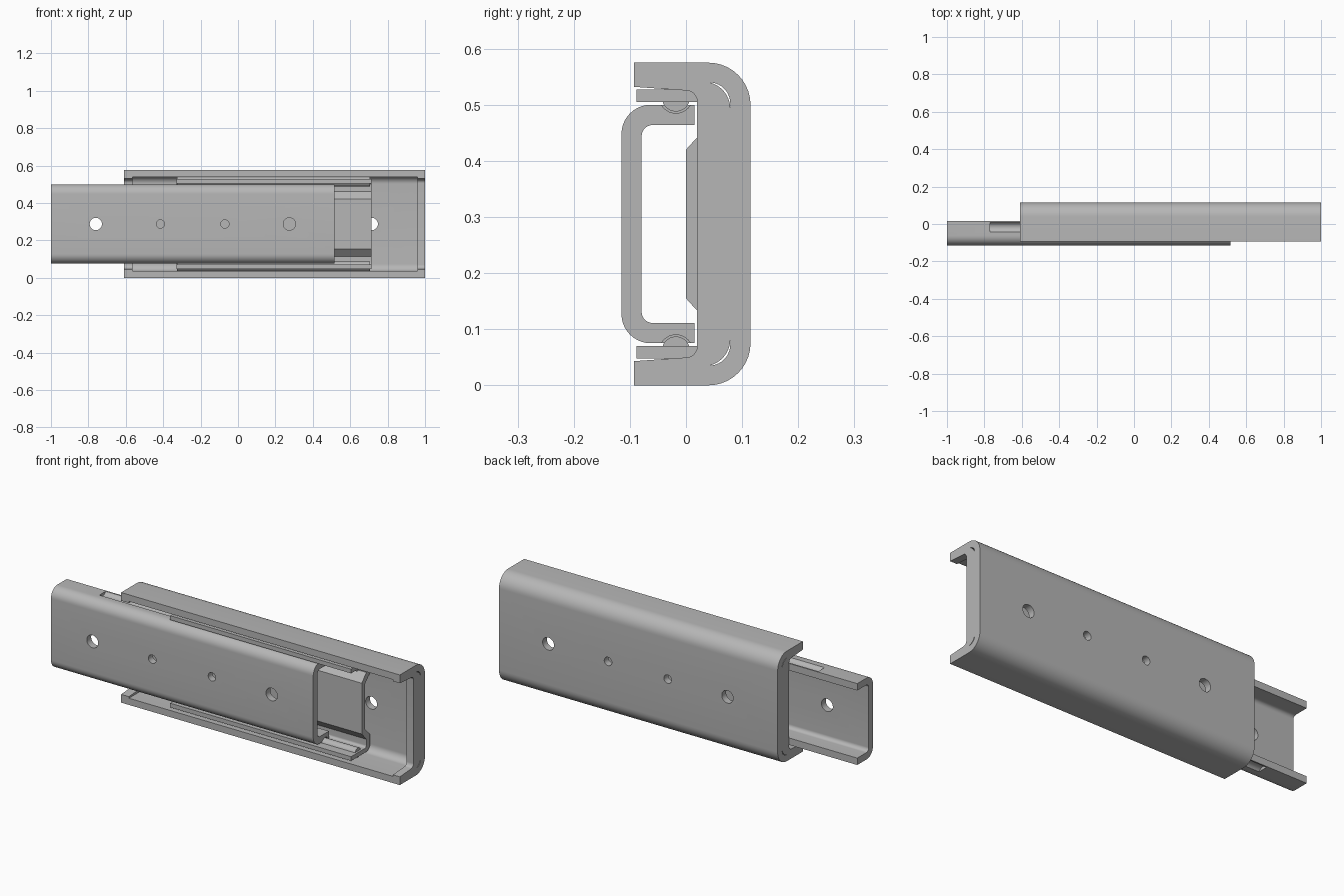
import bpy, bmesh, math
from mathutils import Vector, Matrix

if "Cube" in bpy.data.objects:
    bpy.data.objects.remove(bpy.data.objects["Cube"])

MID = 0.2875   # height of the mirror line of every section

steel = bpy.data.materials.new("grey_steel")
steel.use_nodes = True
steel.diffuse_color = (0.47, 0.47, 0.47, 1)
steel.node_tree.nodes["Principled BSDF"].inputs["Base Color"].default_value = (0.47, 0.47, 0.47, 1)


def add_object(name, bm):
    bmesh.ops.recalc_face_normals(bm, faces=bm.faces)
    mesh = bpy.data.meshes.new(name)
    bm.to_mesh(mesh)
    bm.free()
    mesh.materials.append(steel)
    obj = bpy.data.objects.new(name, mesh)
    bpy.context.collection.objects.link(obj)
    return obj


def rounded(points, steps=10):
    """Round the corners of a closed outline of (y, z, radius) points."""
    out = []
    for i, (y, z, r) in enumerate(points):
        p = Vector((y, z))
        if r == 0:
            out.append(p)
            continue
        a = (Vector(points[i - 1][:2]) - p).normalized()
        b = (Vector(points[(i + 1) % len(points)][:2]) - p).normalized()
        half = a.angle(b) / 2
        centre = p + (a + b).normalized() * r / math.sin(half)
        start = p + a * r / math.tan(half) - centre
        end = p + b * r / math.tan(half) - centre
        sweep = start.angle_signed(end)
        for k in range(steps + 1):
            t = -sweep * k / steps
            out.append(centre + Matrix.Rotation(t, 2) @ start)
    return out


def channel(name, x0, x1, outer, inner):
    """Extrude a C section; both paths run from the upper lip to the web."""
    def flip(path):
        return [(y, 2 * MID - z, r) for y, z, r in path]
    outline = rounded(outer + flip(outer)[::-1] + flip(inner) + inner[::-1])
    bm = bmesh.new()
    face = bm.faces.new([bm.verts.new((x0, p.x, p.y)) for p in outline])
    ext = bmesh.ops.extrude_face_region(bm, geom=[face])
    moved = [v for v in ext["geom"] if isinstance(v, bmesh.types.BMVert)]
    bmesh.ops.translate(bm, verts=moved, vec=(x1 - x0, 0, 0))
    return add_object(name, bm)


def rod(name, centre, radius, length, axis):
    bm = bmesh.new()
    bmesh.ops.create_cone(bm, cap_ends=True, segments=32, radius1=radius, radius2=radius, depth=length)
    turn = Matrix.Rotation(math.pi / 2, 4, axis)
    bmesh.ops.transform(bm, matrix=Matrix.Translation(centre) @ turn, verts=bm.verts)
    return add_object(name, bm)


def cut(obj, cutter):
    cutter.hide_render = True
    mod = obj.modifiers.new("cut", "BOOLEAN")
    mod.operation = "DIFFERENCE"
    mod.solver = "EXACT"
    mod.object = cutter
    bpy.context.view_layer.objects.active = obj
    bpy.ops.object.modifier_apply(modifier=mod.name)
    bpy.data.objects.remove(cutter)


def drill_row(obj, first_x, y):
    for i, radius in enumerate((0.033, 0.022, 0.022, 0.033)):
        cut(obj, rod("drill", (first_x + 0.345 * i, y, MID), radius, 0.12, "X"))


# Outer rail
outer_rail = channel("outer_rail", -0.61, 1.0,
                     [(-0.093, 0.575, 0), (0.115, 0.575, 0.075)],
                     [(-0.093, 0.54, 0), (0.079, 0.54, 0.038)])
drill_row(outer_rail, -0.32, 0.1)
parts = [outer_rail]

# Thick stops at both ends of the outer rail
for name, x0, x1 in (("left_end_stop", 0.96, 1.0), ("right_end_stop", -0.61, -0.565)):
    parts.append(channel(name, x0, x1,
                         [(-0.093, 0.541, 0), (0.03, 0.541, 0), (0.079, 0.54, 0.048)],
                         [(-0.093, 0.532, 0), (0.02, 0.524, 0.02)]))

# Middle carriage with a raised web
parts.append(channel("middle_carriage", -0.33, 0.715,
                     [(-0.088, 0.527, 0), (0.07, 0.527, 0.035), (0.07, 0.45, 0), (0.025, 0.405, 0)],
                     [(-0.088, 0.505, 0), (0.038, 0.505, 0.012), (0.038, 0.462, 0), (0.0, 0.42, 0)]))

# Inner rail
inner_rail = channel("inner_rail", -1.0, 0.515,
                     [(0.015, 0.5, 0), (-0.115, 0.5, 0.052)],
                     [(0.015, 0.464, 0), (-0.079, 0.464, 0.02)])
drill_row(inner_rail, -0.76, -0.1)
parts.append(inner_rail)

# Running grooves and the bearing strips that sit in them
for side, name in ((1, "upper"), (-1, "lower")):
    z = MID + side * 0.2275
    cut(inner_rail, rod("groove", (0.015, -0.018, z), 0.03, 1.57, "Y"))
    parts.append(rod(name + "_bearing_strip", (0.19, -0.018, MID + side * 0.2255), 0.025, 1.03, "Y"))

# Soft bends with crisp edges
bpy.ops.object.select_all(action="DESELECT")
for obj in parts:
    obj.select_set(True)
bpy.context.view_layer.objects.active = parts[0]
bpy.ops.object.shade_smooth_by_angle(angle=math.radians(30))
